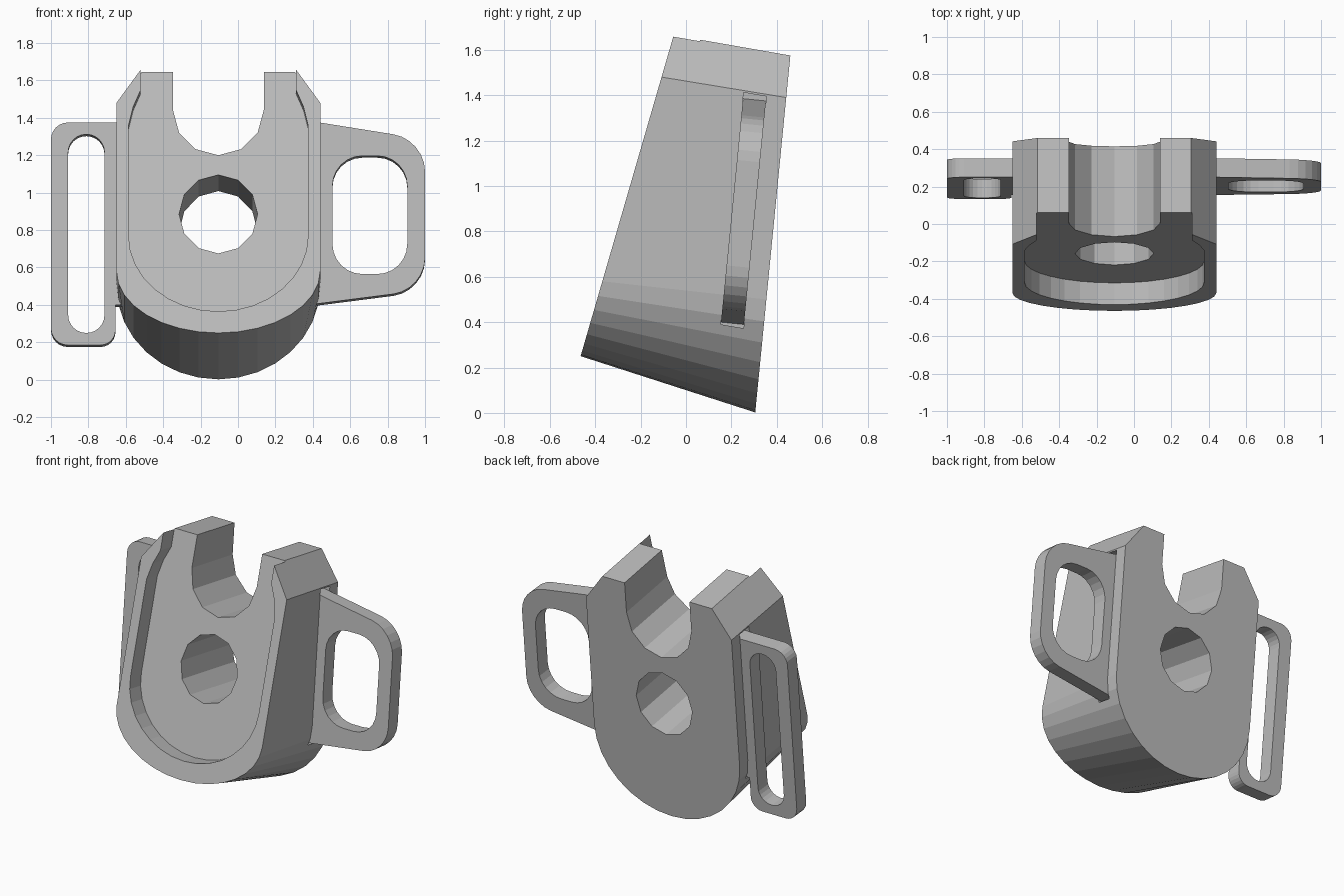
import bpy, bmesh
from math import sin, cos, pi, radians
from mathutils import Vector

cube = bpy.data.objects.get("Cube")
if cube:
    bpy.data.objects.remove(cube, do_unlink=True)

grey = bpy.data.materials.new("light grey")
grey.use_nodes = True
grey.diffuse_color = (0.5, 0.5, 0.5, 1)
grey.node_tree.nodes["Principled BSDF"].inputs["Base Color"].default_value = (0.5, 0.5, 0.5, 1)

CX = -0.105        # body centre line
HALF = 0.545       # body half width
BORE = -0.172      # downward slope of the bore direction
PLATE = -0.1       # slope of the plate normal


# Leaning planes, y = a + b * z
def front(offset=0):
    return (-0.537 + offset, 0.29)


def back(offset=0):
    return (0.305 + offset, 0.0984)


def slide(outline, ref, plane, slope):
    """Move an outline lying on ref along the slope until it meets plane."""
    result = []
    for x, z in outline:
        t = (plane[0] + plane[1] * z - ref[0] - ref[1] * z) / (1 - plane[1] * slope)
        result.append((x, z + slope * t))
    return result


def loft(name, outline_a, plane_a, outline_b, plane_b):
    """Solid between two matching outlines on two planes."""
    bm = bmesh.new()
    rings = [[bm.verts.new((x, p[0] + p[1] * z, z)) for x, z in o]
             for o, p in ((outline_a, plane_a), (outline_b, plane_b))]
    a, b = rings
    bm.faces.new(a)
    bm.faces.new(b[::-1])
    for i in range(len(a)):
        j = (i + 1) % len(a)
        bm.faces.new((a[j], a[i], b[i], b[j]))
    bmesh.ops.recalc_face_normals(bm, faces=bm.faces)
    mesh = bpy.data.meshes.new(name)
    bm.to_mesh(mesh)
    bm.free()
    mesh.materials.append(grey)
    obj = bpy.data.objects.new(name, mesh)
    bpy.context.collection.objects.link(obj)
    return obj


def prism(name, outline, ref, start, end, slope):
    return loft(name, slide(outline, ref, start, slope), start,
                slide(outline, ref, end, slope), end)


def cut(target, cutter):
    cutter.hide_render = True
    mod = target.modifiers.new("cut", "BOOLEAN")
    mod.operation = "DIFFERENCE"
    mod.solver = "EXACT"
    mod.object = cutter
    bpy.context.view_layer.objects.active = target
    bpy.ops.object.modifier_apply(modifier=mod.name)
    bpy.data.objects.remove(cutter, do_unlink=True)


def rounded(corners, steps=6):
    """Polygon from (x, z, radius) corners."""
    pts = []
    n = len(corners)
    for i, (x, z, r) in enumerate(corners):
        p = Vector((x, z))
        if r == 0:
            pts.append((x, z))
            continue
        u = (Vector(corners[i - 1][:2]) - p).normalized()
        v = (Vector(corners[(i + 1) % n][:2]) - p).normalized()
        for k in range(steps + 1):
            t = pi / 2 * k / steps
            q = p + r * ((1 - sin(t)) * u + (1 - cos(t)) * v)
            pts.append((q.x, q.y))
    return pts


def box(x0, x1, z0, z1, r=0):
    return rounded([(x0, z0, r), (x1, z0, r), (x1, z1, r), (x0, z1, r)])


def u_shape(half, centre, depth, top, steps):
    """Half ellipse below, followed by mirrored (half width, z) points above."""
    arc = [(CX - half * cos(pi * k / steps), centre - depth * sin(pi * k / steps))
           for k in range(steps + 1)]
    return arc + [(CX + w, z) for w, z in top] + [(CX - w, z) for w, z in top[::-1]]


# Wedge body with chamfered shoulders
body = loft("body",
            u_shape(HALF, 0.58, 0.33, [(HALF, 1.48), (0.41, 1.665)], 16), front(),
            u_shape(HALF, 0.5, 0.498, [(HALF, 1.39), (0.41, 1.575)], 16), back())

# Front recess, open at the top
recess = u_shape(0.48, 0.77, 0.405, [(0.48, 1.36), (0.455, 1.46), (0.415, 1.55), (0.415, 1.95)], 16)
floor = front(0.122)
cut(body, prism("recess_cutter", recess, front(), front(-0.2), floor, BORE))

# Top notch and round bore
notch = u_shape(0.243, 1.443, 0.243, [(0.243, 2.0)], 6)
cut(body, prism("notch_cutter", notch, floor, front(-0.3), back(0.3), BORE))
bore = [(CX + 0.21 * cos(radians(30 * k)), 0.885 + 0.21 * sin(radians(30 * k))) for k in range(12)]
cut(body, prism("bore_cutter", bore, floor, front(-0.3), back(0.3), BORE))

# Side pockets that hold the plates
rear, fore = back(-0.088), back(-0.19)
for side in (-1, 1):
    xs = sorted((CX + side * (HALF - 0.07), CX + side * (HALF + 0.1)))
    cut(body, prism("pocket_cutter", box(xs[0], xs[1], 0.39, 1.412), fore, fore, rear, BORE))


# Strap plates, each with one opening
def plate(name, outline, hole):
    obj = prism(name, outline, fore, fore, rear, PLATE)
    cut(obj, prism(name + "_cutter", hole, fore, back(-0.4), back(0.2), PLATE))


plate("left_strap_plate",
      rounded([(0.375, 0.40, 0), (1, 0.48, 0.17), (1, 1.285, 0.17), (0.375, 1.385, 0)]),
      box(0.505, 0.905, 0.565, 1.197, 0.16))
plate("right_strap_plate",
      rounded([(-1, 0.185, 0.09), (-0.655, 0.185, 0.08), (-0.655, 0.4, 0),
               (-0.58, 0.4, 0), (-0.58, 1.375, 0), (-1, 1.375, 0.09)]),
      box(-0.908, -0.714, 0.25, 1.312, 0.096))
